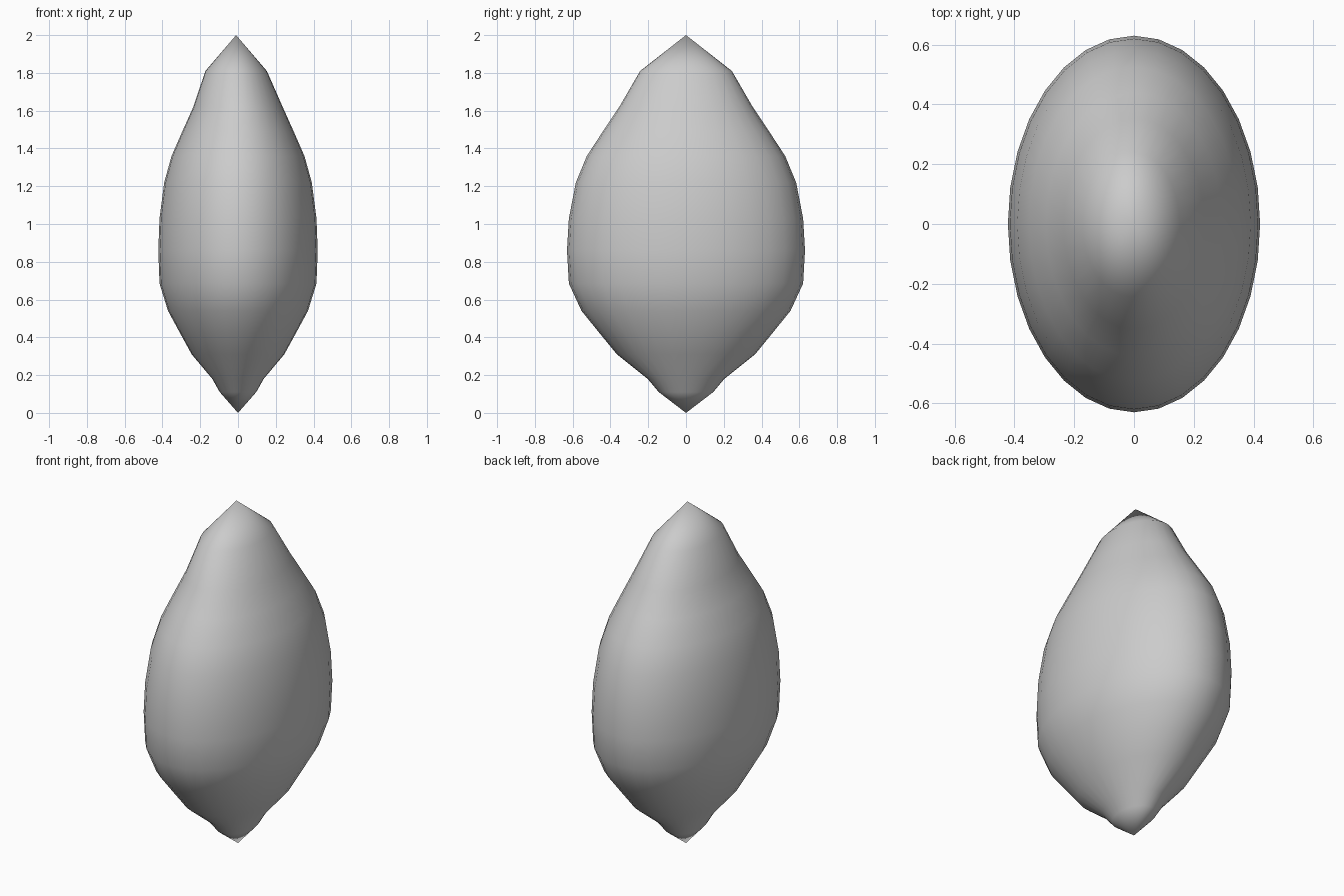
import bpy, bmesh, math

if "Cube" in bpy.data.objects:
    bpy.data.objects.remove(bpy.data.objects["Cube"])

SIDES = 32
RATIO = 0.67  # width in x relative to depth in y

# Profile rings: height, half depth in y, x offset of centre
RINGS = [
    (0.11, 0.144, 0), (0.18, 0.203, 0), (0.31, 0.366, 0), (0.425, 0.46, 0),
    (0.54, 0.553, 0), (0.685, 0.62, 0), (0.86, 0.63, 0), (1.03, 0.62, 0),
    (1.22, 0.583, 0), (1.36, 0.525, 0), (1.49, 0.44, 0),
    (1.62, 0.353, 0.0), (1.81, 0.243, -0.01),
]

bm = bmesh.new()
loops = []
for z, r, cx in RINGS:
    loops.append([bm.verts.new((cx + RATIO * r * math.cos(a), r * math.sin(a), z))
                  for a in (2 * math.pi * i / SIDES for i in range(SIDES))])
bottom = bm.verts.new((0, 0, 0))
top = bm.verts.new((-0.01, 0, 2))

# Skin the rings and close both pointed ends
for i in range(SIDES):
    j = (i + 1) % SIDES
    for lo, hi in zip(loops, loops[1:]):
        bm.faces.new((lo[i], lo[j], hi[j], hi[i]))
    bm.faces.new((bottom, loops[0][j], loops[0][i]))
    bm.faces.new((loops[-1][i], loops[-1][j], top))
for f in bm.faces:
    f.smooth = True

mesh = bpy.data.meshes.new("pod_body")
bm.to_mesh(mesh)
bm.free()
body = bpy.data.objects.new("pod_body", mesh)
bpy.context.collection.objects.link(body)
